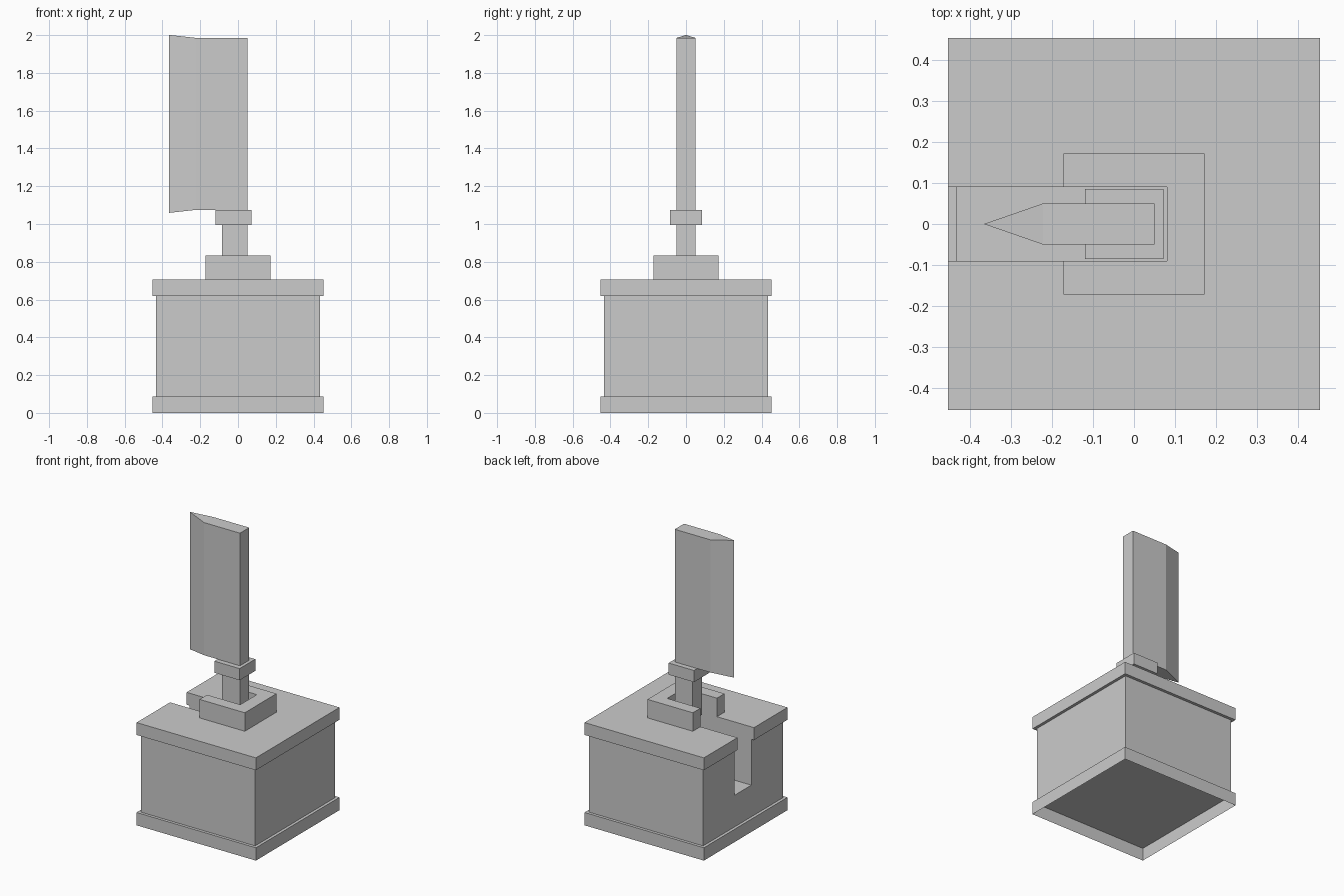
import bpy, bmesh

if "Cube" in bpy.data.objects:
    bpy.data.objects.remove(bpy.data.objects["Cube"])


def new_object(name, bm):
    bmesh.ops.recalc_face_normals(bm, faces=bm.faces)
    mesh = bpy.data.meshes.new(name)
    bm.to_mesh(mesh)
    bm.free()
    obj = bpy.data.objects.new(name, mesh)
    bpy.context.collection.objects.link(obj)
    return obj


def square_loft(name, profile, capped):
    """Stack square rings given as (half width, z)."""
    bm = bmesh.new()
    rings = [[bm.verts.new((sx * r, sy * r, z))
              for sx, sy in ((-1, -1), (1, -1), (1, 1), (-1, 1))]
             for r, z in profile]
    for a, b in zip(rings, rings[1:]):
        for i in range(4):
            j = (i + 1) % 4
            bm.faces.new((a[i], a[j], b[j], b[i]))
    if capped:
        bm.faces.new(rings[0])
        bm.faces.new(rings[-1])
    return new_object(name, bm)


def box(name, x, y, z):
    bm = bmesh.new()
    bmesh.ops.create_cube(bm, size=1)
    for v in bm.verts:
        v.co = [lo + (c + 0.5) * (hi - lo) for c, (lo, hi) in zip(v.co, (x, y, z))]
    return new_object(name, bm)


# Foot moulding, open underneath
square_loft("foot_moulding", [(0.453, 0), (0.453, 0.088), (0.433, 0.088)], False)

# Pedestal body, top slab and raised collar
pedestal = square_loft("pedestal", [
    (0.433, 0.088), (0.433, 0.62), (0.453, 0.62), (0.453, 0.705),
    (0.172, 0.705), (0.172, 0.832)], True)

# Slot running in from the left side
cutter = box("slot_cutter", (-0.6, 0.08), (-0.09, 0.09), (0.305, 1.0))
cutter.hide_render = True
cutter.hide_viewport = True
cut = pedestal.modifiers.new("slot", 'BOOLEAN')
cut.object = cutter
cut.operation = 'DIFFERENCE'
cut.solver = 'EXACT'

# Handle and guard
box("handle", (-0.085, 0.05), (-0.05, 0.05), (0.71, 0.995))
box("guard", (-0.12, 0.072), (-0.085, 0.085), (0.995, 1.075))

# Blade: flat slab with a wedge edge that flares at both ends
outline = [(0.05, -0.05, 0), (0.05, 0.05, 0), (-0.222, 0.05, 0),
           (-0.366, 0, 0.016), (-0.222, -0.05, 0)]
bm = bmesh.new()
low = [bm.verts.new((x, y, 1.075 - f)) for x, y, f in outline]
high = [bm.verts.new((x, y, 1.985 + f)) for x, y, f in outline]
for i in range(5):
    j = (i + 1) % 5
    bm.faces.new((low[i], low[j], high[j], high[i]))
for ring in (low, high):
    bm.faces.new((ring[0], ring[1], ring[2], ring[4]))
    bm.faces.new((ring[2], ring[3], ring[4]))
new_object("blade", bm)
